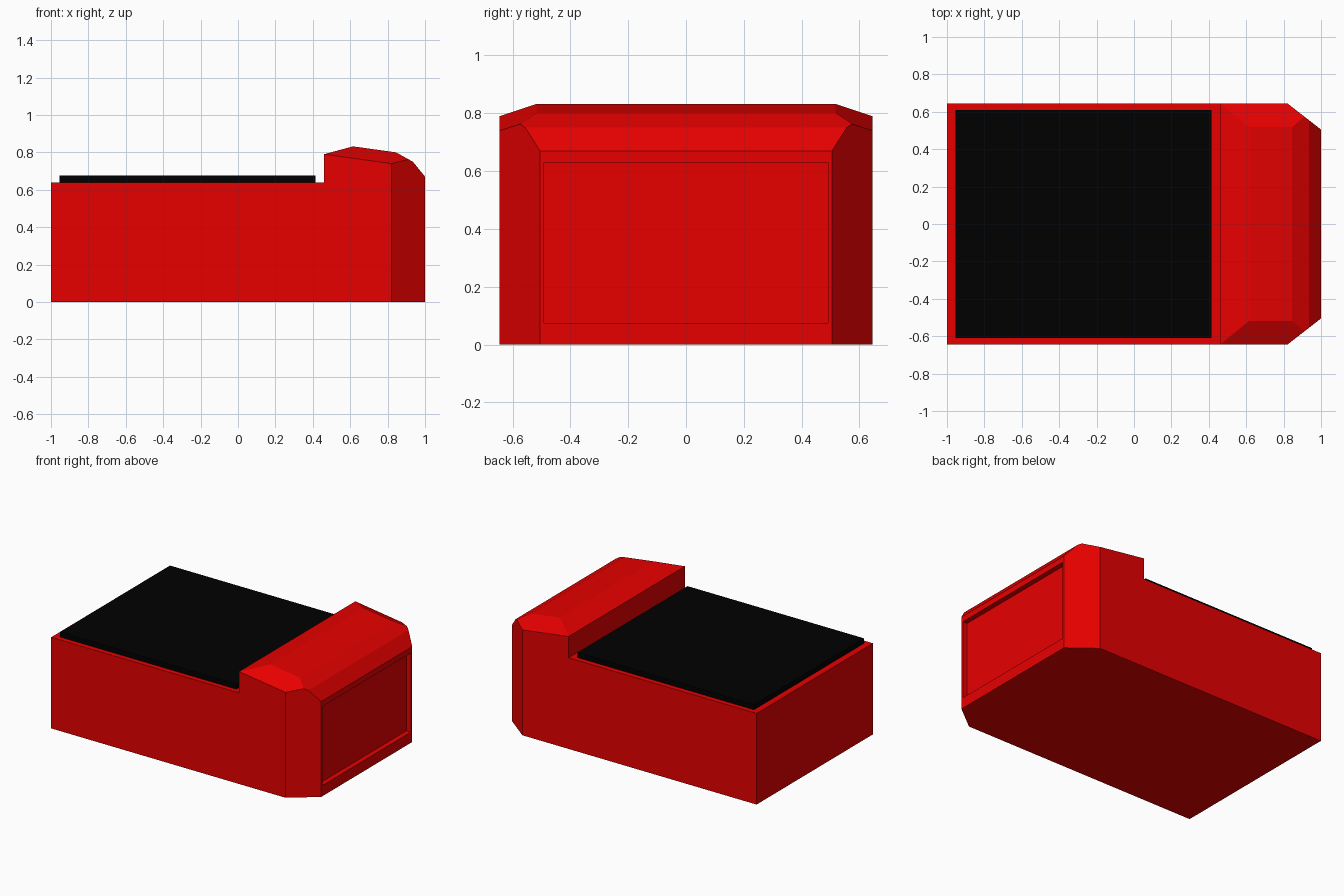
import bpy
import bmesh
from mathutils import Vector

cube = bpy.data.objects.get("Cube")
if cube:
    bpy.data.objects.remove(cube, do_unlink=True)


def material(name, color):
    mat = bpy.data.materials.new(name)
    mat.use_nodes = True
    mat.diffuse_color = color
    mat.node_tree.nodes["Principled BSDF"].inputs["Base Color"].default_value = color
    return mat


def finish(bm, name, mat):
    bmesh.ops.recalc_face_normals(bm, faces=bm.faces[:])
    mesh = bpy.data.meshes.new(name)
    bm.to_mesh(mesh)
    bm.free()
    mesh.materials.append(mat)
    obj = bpy.data.objects.new(name, mesh)
    bpy.context.collection.objects.link(obj)
    return obj


def extrude_profile(points, half_width):
    """Extrude an x-z outline along y."""
    bm = bmesh.new()
    face = bm.faces.new([bm.verts.new((x, -half_width, z)) for x, z in points])
    side = bmesh.ops.extrude_face_region(bm, geom=[face], use_keep_orig=True)
    moved = [g for g in side["geom"] if isinstance(g, bmesh.types.BMVert)]
    bmesh.ops.translate(bm, verts=moved, vec=(0, 2 * half_width, 0))
    bmesh.ops.recalc_face_normals(bm, faces=bm.faces[:])
    return bm


def slice_off(bm, point, normal):
    """Cut away everything beyond a plane and cap the opening."""
    bmesh.ops.bisect_plane(bm, geom=bm.verts[:] + bm.edges[:] + bm.faces[:],
                           dist=0.0001, plane_co=point, plane_no=normal,
                           clear_outer=True)
    rim = [e for e in bm.edges if e.is_boundary]
    bmesh.ops.holes_fill(bm, edges=rim, sides=0)
    bmesh.ops.recalc_face_normals(bm, faces=bm.faces[:])


red = material("bright red", (0.8, 0, 0, 1))
black = material("matte black", (0, 0, 0, 1))

# Body: low flat box with a raised, sloped end
HALF = 0.645
outline = [(-1, 0), (1, 0), (1, 0.67), (0.935, 0.75), (0.845, 0.80),
           (0.615, 0.832), (0.46, 0.79), (0.46, 0.64), (-1, 0.64)]
body = extrude_profile(outline, HALF)

# Chamfer the vertical corners and the top shoulders of the raised end
for s in (-1, 1):
    slice_off(body, Vector((0.82, s * HALF, 0)), Vector((0.14, s * 0.18, 0)))
    slice_off(body, Vector((0.46, s * HALF, 0.79)), Vector((0.139, s * 0.5, 1)))

# Recessed panel on the end face
panel = max(body.faces, key=lambda f: f.normal.x)
bmesh.ops.inset_individual(body, faces=[panel], thickness=0.02)
for v in panel.verts:
    v.co.z = 0.075 if v.co.z < 0.3 else 0.63
bmesh.ops.inset_individual(body, faces=[panel], thickness=0)
for v in panel.verts:
    v.co.x = 0.965
finish(body, "body", red)

# Flat black cover on the low deck
cover = [(-0.955, 0.635), (0.415, 0.635), (0.415, 0.676), (-0.955, 0.676)]
finish(extrude_profile(cover, 0.61), "deck_cover", black)
